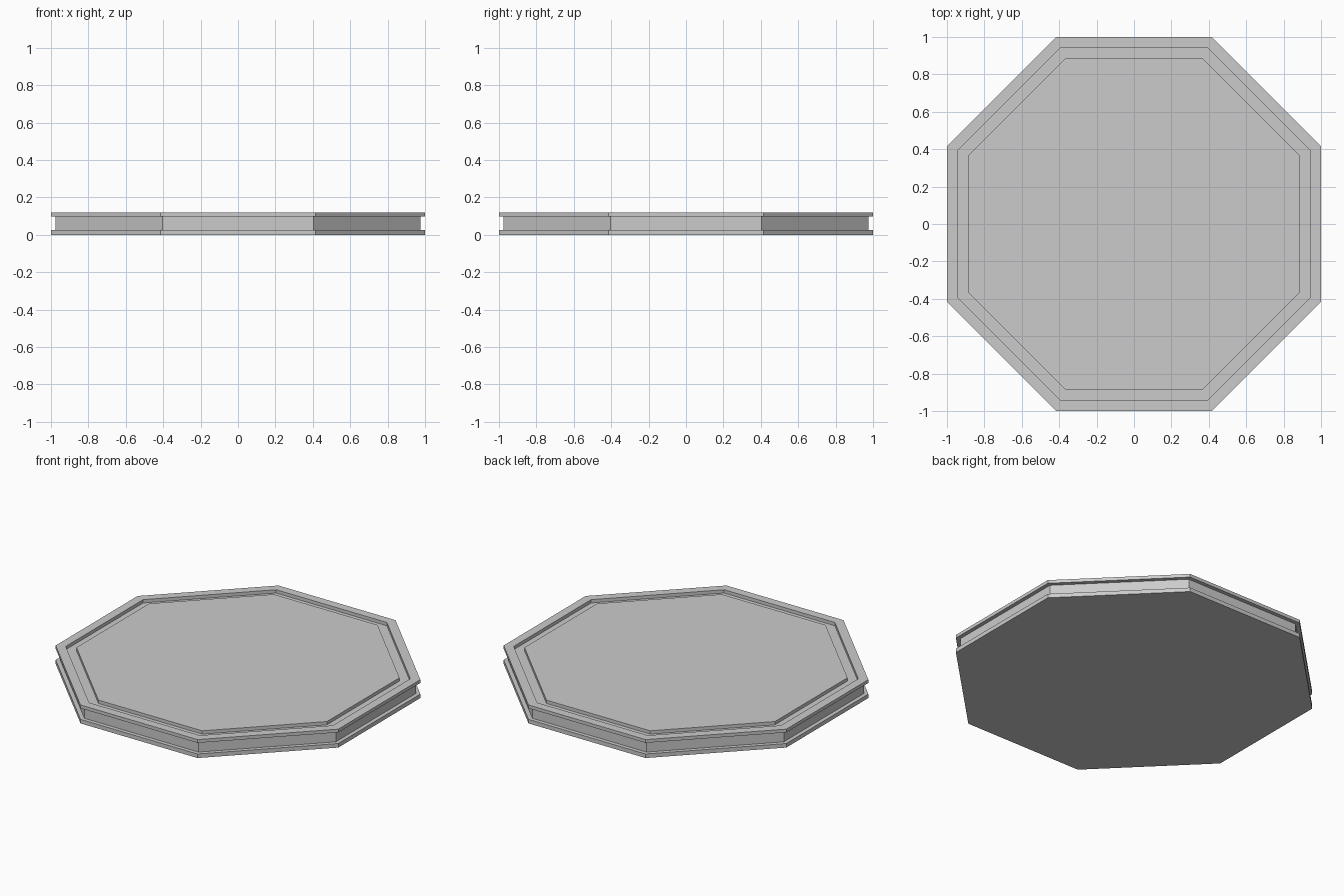
import bpy, bmesh
from math import cos, sin, pi

if "Cube" in bpy.data.objects:
    bpy.data.objects.remove(bpy.data.objects["Cube"])

SIDES = 8


def octagon_solid(name, profile):
    """Stack octagonal rings from (apothem, z) pairs and cap both ends."""
    bm = bmesh.new()
    rings = []
    for apothem, z in profile:
        r = apothem / cos(pi / SIDES)
        angles = [(2 * i + 1) * pi / SIDES for i in range(SIDES)]
        rings.append([bm.verts.new((r * cos(a), r * sin(a), z)) for a in angles])
    for lower, upper in zip(rings, rings[1:]):
        for i in range(SIDES):
            j = (i + 1) % SIDES
            bm.faces.new((lower[i], lower[j], upper[j], upper[i]))
    bm.faces.new(rings[0][::-1])
    bm.faces.new(rings[-1])
    bmesh.ops.recalc_face_normals(bm, faces=bm.faces)
    mesh = bpy.data.meshes.new(name)
    bm.to_mesh(mesh)
    bm.free()
    obj = bpy.data.objects.new(name, mesh)
    bpy.context.collection.objects.link(obj)
    return obj


# Platform: lower lip, recessed side band, upper lip, top channel, centre panel
octagon_solid("octagonal_platform", [
    (1.0, 0.0), (1.0, 0.026),
    (0.975, 0.026), (0.975, 0.097),
    (1.0, 0.097), (1.0, 0.118),
    (0.945, 0.118), (0.945, 0.097),
    (0.886, 0.097), (0.886, 0.118),
])
